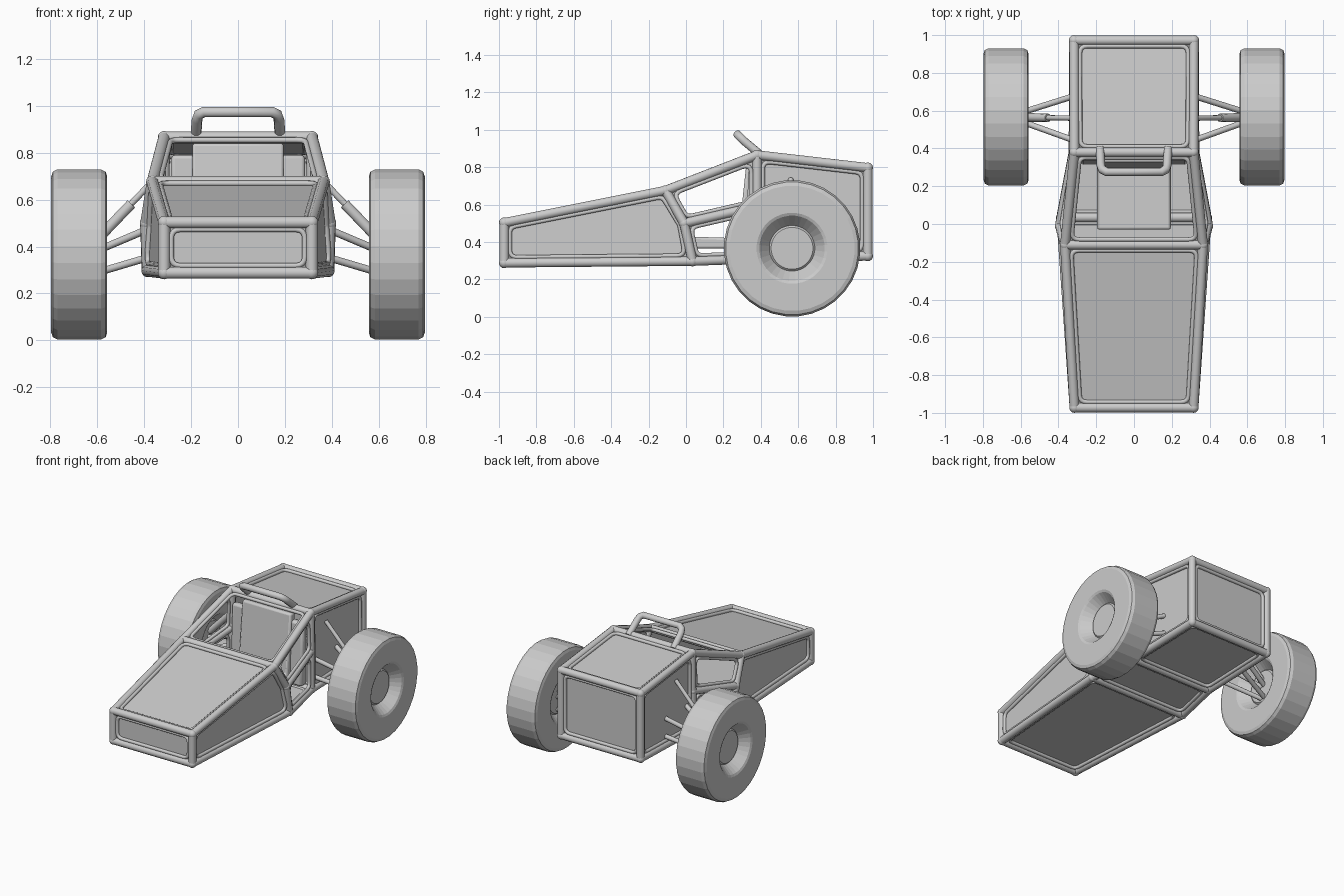
import bpy, bmesh, math
from mathutils import Vector

if "Cube" in bpy.data.objects:
    bpy.data.objects.remove(bpy.data.objects["Cube"])

grey = bpy.data.materials.new("plain grey")
grey.diffuse_color = (0.6, 0.6, 0.6, 1)
grey.use_nodes = True
grey.node_tree.nodes["Principled BSDF"].inputs["Base Color"].default_value = grey.diffuse_color


def select(ob):
    bpy.ops.object.select_all(action='DESELECT')
    ob.select_set(True)
    bpy.context.view_layer.objects.active = ob


def add_mesh(name, verts, faces, angle=30, recalc=True):
    me = bpy.data.meshes.new(name)
    me.from_pydata([tuple(v) for v in verts], [], faces)
    if recalc:
        bm = bmesh.new()
        bm.from_mesh(me)
        bmesh.ops.recalc_face_normals(bm, faces=bm.faces)
        bm.to_mesh(me)
        bm.free()
    ob = bpy.data.objects.new(name, me)
    bpy.context.collection.objects.link(ob)
    me.materials.append(grey)
    select(ob)
    if angle:
        bpy.ops.object.shade_smooth_by_angle(angle=math.radians(angle))
    return ob


def add_tubes(name, paths, radius, cyclic=False):
    cu = bpy.data.curves.new(name, 'CURVE')
    cu.dimensions = '3D'
    cu.bevel_depth = radius
    cu.bevel_resolution = 3
    cu.use_fill_caps = True
    for path in paths:
        sp = cu.splines.new('POLY')
        sp.points.add(len(path) - 1)
        for p, co in zip(sp.points, path):
            p.co = (*co, 1)
        sp.use_cyclic_u = cyclic
    cu.materials.append(grey)
    ob = bpy.data.objects.new(name, cu)
    bpy.context.collection.objects.link(ob)
    select(ob)
    bpy.ops.object.convert(target='MESH')
    return bpy.context.object


# Frame nodes on the right side; the left side is mirrored
NODES = {
    'A': (0.315, -0.972, 0.288), 'B': (0.315, -0.972, 0.503),
    'C': (0.365, -0.11, 0.675), 'M': (0.392, -0.01, 0.5),
    'D': (0.385, 0.035, 0.297), 'E': (0.315, 0.38, 0.865),
    'N': (0.318, 0.38, 0.59), 'F': (0.32, 0.38, 0.31),
    'G': (0.317, 0.972, 0.797), 'H': (0.317, 0.972, 0.325)}


def node(key):
    v = Vector(NODES[key[0]])
    if key[1] == '-':
        v.x = -v.x
    return v


# Cage faces: (node keys, has panel)
faces = []
for a, b, panel in ('ABn', 'BCn', 'ADn', 'DFn', 'FHn', 'EGn', 'GHn', 'CEo'):
    faces.append(([a + '-', a + '+', b + '+', b + '-'], panel == 'n'))
for s in '+-':
    for loop, panel in (('ABCMD', True), ('CENM', False), ('MNFD', False), ('EGHF', True)):
        faces.append(([k + s for k in loop], panel))


def rounded_inset(pts, inset=0.03, rad=0.04, steps=5):
    """One list of arc points for each corner of the polygon."""
    corners = []
    n = len(pts)
    for i, p in enumerate(pts):
        u = (pts[i - 1] - p).normalized()
        v = (pts[(i + 1) % n] - p).normalized()
        ang = u.angle(v)
        q = p + (u + v) * (inset / math.sin(ang))
        t = rad / math.tan(ang / 2)
        a, b = q + u * t, q + v * t
        arc = []
        for k in range(steps):
            f = k / (steps - 1)
            arc.append(a * (1 - f) ** 2 + q * 2 * f * (1 - f) + b * f * f)
        corners.append(arc)
    return corners


edges, rims = set(), []
band_v, band_f, panel_v, panel_f = [], [], [], []
centre = Vector((0, 0.1, 0.5))
for keys, panel in faces:
    pts = [node(k) for k in keys]
    for i, k in enumerate(keys):
        edges.add(tuple(sorted((k, keys[i - 1]))))
    arcs = rounded_inset(pts)
    loop = [p for arc in arcs for p in arc]
    rims.append(loop)
    # flat gusset band between the tubes and the rounded rim
    base, n = len(band_v), len(loop)
    outer = [p for p, arc in zip(pts, arcs) for _ in arc]
    band_v += outer + loop
    for i in range(n):
        j = (i + 1) % n
        if outer[i] == outer[j]:
            band_f.append((base + i, base + n + j, base + n + i))
        else:
            band_f.append((base + i, base + j, base + n + j, base + n + i))
    if panel:
        mid = sum(pts, Vector()) / len(pts)
        nrm = (pts[1] - pts[0]).cross(pts[2] - pts[1]).normalized()
        if nrm.dot(mid - centre) < 0:
            nrm = -nrm
            loop = loop[::-1]
        base = len(panel_v)
        panel_v += [p - nrm * 0.006 for p in loop]
        panel_f.append(tuple(range(base, base + n)))

add_tubes("frame_tubes", [[node(a), node(b)] for a, b in sorted(edges)], 0.026)
add_tubes("frame_rims", rims, 0.012, True)
add_mesh("frame_gussets", band_v, band_f, 0)
add_mesh("body_panels", panel_v, panel_f, 0, False)

# Rounded frame joints
bm = bmesh.new()
for key in NODES:
    for s in '+-':
        res = bmesh.ops.create_uvsphere(bm, u_segments=14, v_segments=8, radius=0.028)
        bmesh.ops.translate(bm, verts=res['verts'], vec=node(key + s))
me = bpy.data.meshes.new("frame_joints")
bm.to_mesh(me)
bm.free()
me.materials.append(grey)
joints = bpy.data.objects.new("frame_joints", me)
bpy.context.collection.objects.link(joints)
select(joints)
bpy.ops.object.shade_smooth()

# Raised bar over the cockpit
half = [(0.18, 0.4, 0.865), (0.175, 0.31, 0.94), (0.168, 0.288, 0.962), (0.145, 0.276, 0.974)]
add_tubes("roof_bar", [half + [(-x, y, z) for x, y, z in half[::-1]]], 0.023)


def extrude_x(name, profile, w, bevel):
    n = len(profile)
    verts = [(x, y, z) for x in (-w, w) for y, z in profile]
    fs = [tuple(range(n)), tuple(range(n, 2 * n))]
    fs += [(i, (i + 1) % n, n + (i + 1) % n, n + i) for i in range(n)]
    ob = add_mesh(name, verts, fs)
    m = ob.modifiers.new("bevel", 'BEVEL')
    m.width = bevel
    m.segments = 2
    return ob


# Seat and the wider back rest behind it
extrude_x("seat", [(-0.03, 0.365), (-0.03, 0.43), (0.28, 0.42), (0.325, 0.84),
                   (0.375, 0.84), (0.375, 0.365)], 0.195, 0.012)
extrude_x("seat_shoulders", [(0.315, 0.34), (0.335, 0.79), (0.385, 0.79), (0.385, 0.34)], 0.285, 0.015)

# Rear wheels, turned from a closed profile of (x, radius)
WHEEL = [(0.735, 0), (0.735, 0.112), (0.725, 0.122), (0.79, 0.175), (0.797, 0.19),
         (0.797, 0.335), (0.79, 0.355), (0.77, 0.365), (0.585, 0.365), (0.565, 0.355),
         (0.558, 0.335), (0.558, 0.19), (0.565, 0.175), (0.63, 0.122), (0.62, 0.112), (0.62, 0)]
SEG = 32
for side, s in (("right", 1), ("left", -1)):
    verts, fs = [], []
    for x, r in WHEEL:
        for k in range(SEG):
            a = 2 * math.pi * (k + 0.5) / SEG
            verts.append((s * x, 0.567 + r * math.cos(a), 0.366 + r * math.sin(a)))
    for i in range(len(WHEEL) - 1):
        for k in range(SEG):
            m = (k + 1) % SEG
            fs.append((i * SEG + k, i * SEG + m, (i + 1) * SEG + m, (i + 1) * SEG + k))
    wheel = add_mesh(side + "_wheel", verts, fs, 0)
    bm = bmesh.new()
    bm.from_mesh(wheel.data)
    bmesh.ops.remove_doubles(bm, verts=bm.verts, dist=1e-5)
    bmesh.ops.recalc_face_normals(bm, faces=bm.faces)
    bm.to_mesh(wheel.data)
    bm.free()

    # Wishbones and shock absorber
    arms = [[(s * 0.31, y, zi), (s * 0.63, 0.567 + (y - 0.56) * 0.1, zo)]
            for zi, zo in ((0.505, 0.37), (0.375, 0.28)) for y in (0.44, 0.68)]
    add_tubes(side + "_wishbones", arms, 0.016)
    add_tubes(side + "_shock_rod", [[(s * 0.31, 0.56, 0.735), (s * 0.62, 0.565, 0.41)]], 0.014)
    add_tubes(side + "_shock_body", [[(s * 0.455, 0.562, 0.582), (s * 0.62, 0.565, 0.41)]], 0.023)
